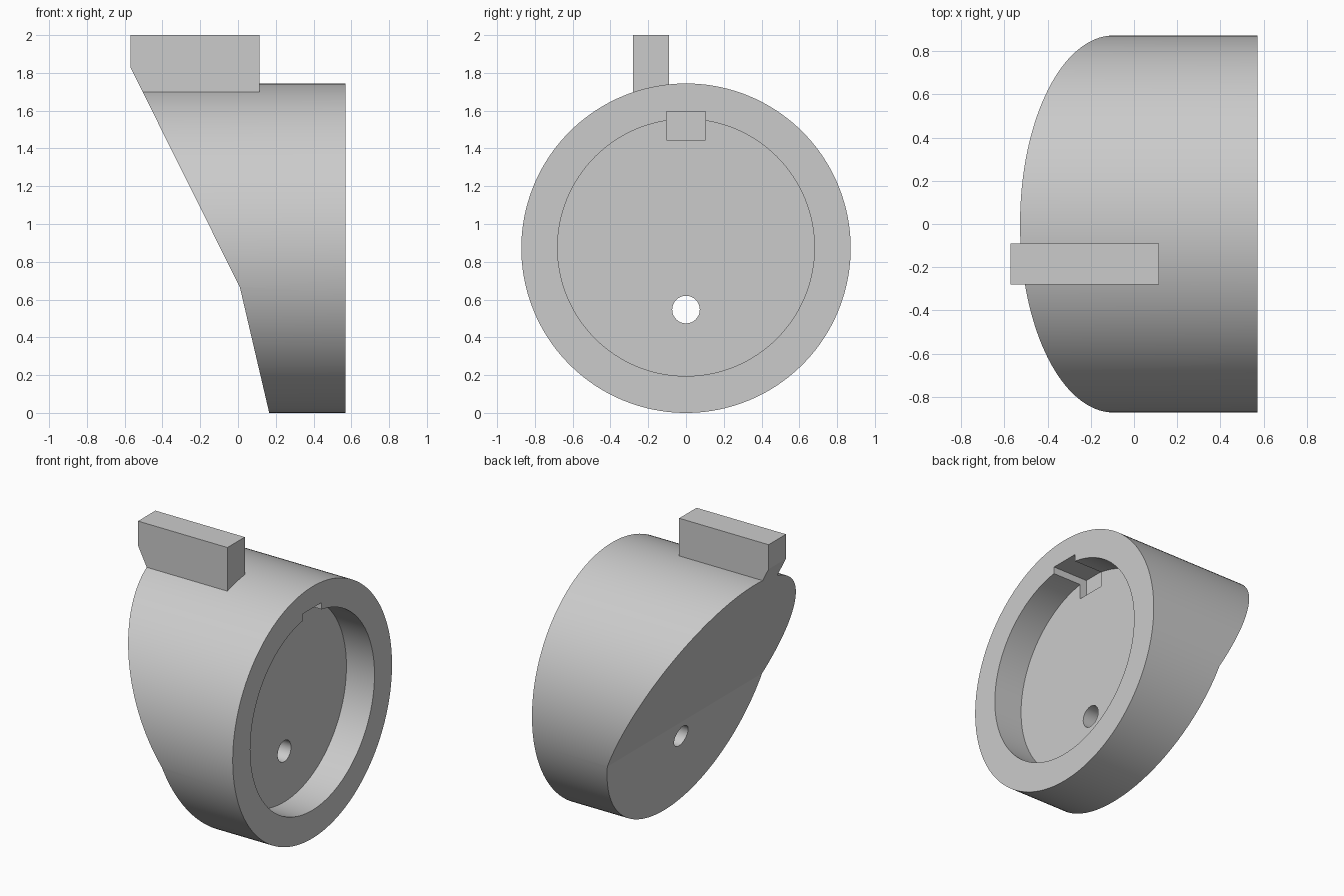
import bpy
import bmesh
from math import radians
from mathutils import Matrix, Vector

cube = bpy.data.objects.get("Cube")
if cube:
    bpy.data.objects.remove(cube, do_unlink=True)

RADIUS = 0.872
BACK = 0.57      # flat end of the drum
FLOOR = 0.355    # floor of the round recess

grey = bpy.data.materials.new("plain grey")
grey.use_nodes = True
colour = (0.6, 0.6, 0.6, 1)
grey.diffuse_color = colour
grey.node_tree.nodes["Principled BSDF"].inputs["Base Color"].default_value = colour


def finish(bm, name):
    bmesh.ops.recalc_face_normals(bm, faces=bm.faces)
    mesh = bpy.data.meshes.new(name)
    bm.to_mesh(mesh)
    bm.free()
    mesh.materials.append(grey)
    ob = bpy.data.objects.new(name, mesh)
    bpy.context.collection.objects.link(ob)
    return ob


def cylinder_x(name, x0, x1, z, radius, sides):
    bm = bmesh.new()
    place = Matrix.Translation(((x0 + x1) / 2, 0, z)) @ Matrix.Rotation(radians(90), 4, "Y")
    bmesh.ops.create_cone(bm, cap_ends=True, segments=sides, radius1=radius,
                          radius2=radius, depth=x1 - x0, matrix=place)
    return finish(bm, name)


def box(name, low, high):
    low, high = Vector(low), Vector(high)
    bm = bmesh.new()
    place = Matrix.Translation((low + high) / 2) @ Matrix.Diagonal((high - low).to_4d())
    place[3][3] = 1
    bmesh.ops.create_cube(bm, size=1, matrix=place)
    return finish(bm, name)


def prism_y(name, profile, half_width):
    bm = bmesh.new()
    face = bm.faces.new([bm.verts.new((x, -half_width, z)) for x, z in profile])
    extruded = bmesh.ops.extrude_face_region(bm, geom=[face])
    verts = [v for v in extruded["geom"] if isinstance(v, bmesh.types.BMVert)]
    bmesh.ops.translate(bm, verts=verts, vec=(0, 2 * half_width, 0))
    return finish(bm, name)


def combine(target, tool, operation):
    mod = target.modifiers.new(tool.name, "BOOLEAN")
    mod.operation = operation
    mod.solver = "EXACT"
    mod.object = tool
    bpy.context.view_layer.objects.active = target
    bpy.ops.object.modifier_apply(modifier=mod.name)
    bpy.data.objects.remove(tool, do_unlink=True)


# Drum with the offset tab on top
body = cylinder_x("slanted_housing", -1, BACK, RADIUS, RADIUS, 160)
combine(body, box("top_tab", (-0.57, -0.28, 1.65), (0.115, -0.09, 2)), "UNION")

# Two-angled slanted face
side_profile = [(-0.754, 2.2), (0.01, 0.665), (0.212, -0.2), (1, -0.2), (1, 2.2)]
combine(body, prism_y("slant_profile", side_profile, 1.2), "INTERSECT")

# Round recess, key slot and through hole
combine(body, cylinder_x("recess", FLOOR, 0.8, 0.875, 0.68, 128), "DIFFERENCE")
combine(body, box("key_slot", (0.305, -0.102, 1.445), (0.8, 0.102, 1.595)), "DIFFERENCE")
combine(body, cylinder_x("through_hole", -0.8, 0.8, 0.547, 0.073, 48), "DIFFERENCE")

bpy.ops.object.select_all(action="DESELECT")
body.select_set(True)
bpy.context.view_layer.objects.active = body
bpy.ops.object.shade_smooth_by_angle(angle=radians(12))
